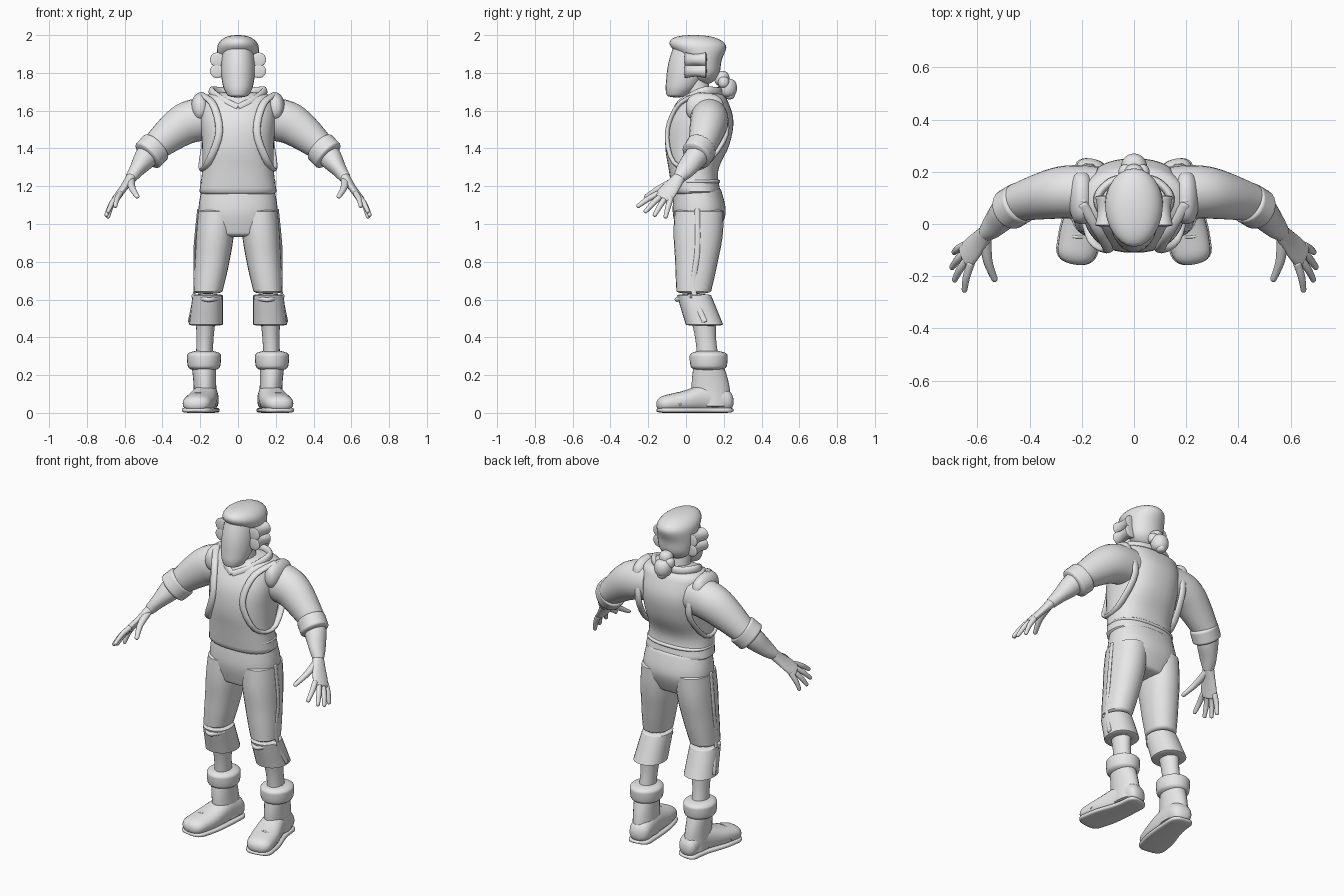
import bpy, bmesh, math
from mathutils import Vector

cube = bpy.data.objects.get("Cube")
if cube:
    bpy.data.objects.remove(cube, do_unlink=True)

grey = bpy.data.materials.new("plain_grey")
grey.use_nodes = True
grey.diffuse_color = (.8, .8, .8, 1)
grey.node_tree.nodes["Principled BSDF"].inputs["Base Color"].default_value = grey.diffuse_color

X, Y, Z = Vector((1, 0, 0)), Vector((0, 1, 0)), Vector((0, 0, 1))


def spread(values, t):
    """Smooth curve through evenly spaced values, read at t from 0 to 1."""
    last = len(values) - 1
    i = max(0, min(int(t * last), last - 1))
    f = t * last - i
    a, b, c, d = (values[max(0, min(last, i + k))] for k in (-1, 0, 1, 2))
    slope_in, slope_out = (c - a) * .5, (d - b) * .5
    return (b + slope_in * f + ((c - b) * 3 - slope_in * 2 - slope_out) * f ** 2
            + ((b - c) * 2 + slope_in + slope_out) * f ** 3)


def superpoint(angle, power):
    """Point on a unit rounded square; power 2 is a circle."""
    return [math.copysign(abs(w) ** (2 / power), w) for w in (math.cos(angle), math.sin(angle))]


def loft(name, path, widths, depths, wide=X, axis=None, mirror=False,
         soft=.05, power=2, sides=24, steps=28):
    """Skin along a path; soft is the share of the length that rounds off at each end."""
    path = [Vector(p) for p in path]
    bm = bmesh.new()
    rings = []
    for step in range(steps + 1):
        t = (1 - math.cos(math.pi * step / steps)) / 2
        lead = axis or (spread(path, min(1, t + .01)) - spread(path, max(0, t - .01))).normalized()
        across = (wide - lead * wide.dot(lead)).normalized()
        deep = lead.cross(across)
        inset = max(0, 1 - min(t, 1 - t) / soft)
        rounding = max(.02, math.sqrt(1 - inset ** 2))
        width, depth = spread(widths, t) * rounding, spread(depths, t) * rounding
        ring = []
        for k in range(sides):
            c, s = superpoint(math.tau * k / sides, power)
            ring.append(bm.verts.new(spread(path, t) + across * width * c + deep * depth * s))
        rings.append(ring)
    for low, high in zip(rings, rings[1:]):
        for k in range(sides):
            n = (k + 1) % sides
            bm.faces.new((low[k], low[n], high[n], high[k]))
    bm.faces.new(rings[0])
    bm.faces.new(rings[-1])
    bmesh.ops.recalc_face_normals(bm, faces=bm.faces)
    mesh = bpy.data.meshes.new(name)
    bm.to_mesh(mesh)
    bm.free()
    mesh.materials.append(grey)
    part = bpy.data.objects.new(name, mesh)
    bpy.context.collection.objects.link(part)
    if mirror:
        part.modifiers.new("Mirror", 'MIRROR')
    bpy.ops.object.select_all(action='DESELECT')
    bpy.context.view_layer.objects.active = part
    part.select_set(True)
    bpy.ops.object.shade_smooth_by_angle(angle=math.radians(50))


def upright(name, path, widths, depths, **options):
    """Loft whose sections all stay level."""
    loft(name, path, widths, depths, axis=Z, **options)


def ball(name, centre, radius, mirror=False):
    centre = Vector(centre)
    size = [radius, radius]
    upright(name, [centre - Z * radius, centre + Z * radius], size, size, soft=.5, mirror=mirror)


def trim(name, path, width, depth, wide):
    """Thin mirrored band."""
    loft(name, path, [width, width], [depth, depth], wide=wide, mirror=True, soft=.01, sides=12, steps=40)


# Head and neck
upright("face", [(0, -.05, 1.67), (0, 0, 1.78), (0, .04, 1.98)],
        [.05, .08, .09, .07], [.05, .09, .11, .09], soft=.1)
loft("neck", [(0, .08, 1.56), (0, .05, 1.8)], [.07, .06], [.07, .06])

# Hair with side curls and a tied tail
upright("hair_cap", [(0, .1, 1.74), (0, .09, 1.87), (0, .04, 2)],
        [.08, .1, .11, .11, .1], [.06, .08, .1, .15, .16], soft=.3)
for label, height in (("upper", 1.87), ("lower", 1.81)):
    loft(label + "_side_curl", [(.11, -.01, height), (.11, .11, height)],
         [.04, .03, .04], [.04, .03, .04], soft=.1, mirror=True)
ball("tail_knot", (0, .19, 1.77), .04)
ball("hair_tail", (0, .22, 1.72), .05)
ball("tail_tip", (0, .23, 1.69), .03)
ball("tail_bow", (.03, .2, 1.75), .03, mirror=True)

# Vest and its trims
upright("vest", [(0, .06, 1.14), (0, .04, 1.28), (0, .06, 1.42), (0, .08, 1.56), (0, .1, 1.7)],
        [.21, .19, .19, .2, .19], [.13, .13, .17, .17, .1], soft=.08, power=2.4, sides=40)
upright("waist_fold", [(0, .05, 1.2), (0, .05, 1.25)], [.2, .2], [.13, .13],
        soft=.5, power=2.4, sides=40)
loft("shoulder_flap", [(.2, 0, 1.62), (.2, .2, 1.61)], [.05, .05], [.08, .08], soft=.5, mirror=True)
trim("armhole_trim", [(.2, .08, 1.69), (.13, -.04, 1.63), (.1, -.1, 1.48), (.16, -.06, 1.32),
                      (.19, .08, 1.3), (.17, .21, 1.46), (.18, .19, 1.6), (.2, .08, 1.69)], .02, .012, X)
trim("collar", [(0, -.05, 1.61), (.08, -.01, 1.65), (.14, .09, 1.7), (.09, .16, 1.7), (0, .18, 1.7)],
     .025, .016, Z)

# Arms
upper_arm, elbow = Vector((.28, .12, 1.53)), Vector((.46, .08, 1.39))
wrist, knuckles = Vector((.57, -.04, 1.24)), Vector((.65, -.13, 1.13))
loft("sleeve", [(.13, .12, 1.56), upper_arm, elbow], [.11, .11, .07], [.1, .1, .07], wide=Z, mirror=True)
loft("rolled_cuff", [elbow.lerp(upper_arm, .2), elbow.lerp(wrist, .25)], [.09, .09], [.08, .08],
     wide=Z, soft=.25, mirror=True)
loft("forearm", [elbow, wrist], [.06, .06, .05, .03], [.06, .06, .04, .03], wide=Y, mirror=True)

# Hands
across = Vector((.3, .8, -.3)).normalized()
loft("palm", [wrist.lerp(elbow, .1), knuckles], [.03, .04, .05, .05], [.03, .02, .02],
     wide=across, soft=.1, mirror=True)
tips = {"index": (.65, -.26, 1.09), "middle": (.69, -.22, 1.06),
        "ring": (.7, -.17, 1.04), "little": (.69, -.11, 1.03)}
for i, (label, tip) in enumerate(tips.items()):
    base = knuckles.lerp(wrist, .2) + across * (i - 1.5) * .024
    bend = base.lerp(Vector(tip), .5) + (X + Z) * .005
    loft(label + "_finger", [base, bend, tip], [.016, .015, .011], [.016, .014, .01],
         wide=across, soft=.1, mirror=True, sides=12)
loft("thumb", [wrist, (.56, -.14, 1.19), (.53, -.22, 1.14)], [.025, .018, .012], [.02, .016, .01],
     soft=.1, mirror=True, sides=12)

# Breeches
upright("breeches_seat", [(0, .06, 1.2), (0, .07, 1.06), (0, .06, .93)],
        [.19, .21, .18], [.12, .14, .1], soft=.1, power=2.3, sides=36)
hip, thigh, knee, hem = (.11, .07, 1.08), (.13, .06, .86), (.16, .04, .63), (.17, .1, .46)
upright("breeches_leg", [hip, thigh, knee], [.1, .1, .09, .075], [.13, .13, .11, .09],
        mirror=True, power=2.2)
upright("breeches_hem", [knee, hem], [.08, .085, .09], [.09, .095, .1], soft=.08, mirror=True, power=2.2)
trim("side_seam", [(.21, .06, 1.08), (.23, .06, .86), (.23, .04, .65), (.26, .1, .48)], .014, .006, Y)
trim("knee_fold", [(.09, .01, .61), (.16, -.05, .6), (.24, .03, .62)], .012, .01, Z)

# Stockings and boots
ankle = (.18, .12, .25)
upright("stocking", [(.17, .09, .52), ankle], [.055, .045, .045], [.07, .055, .06], mirror=True)
upright("boot_cuff", [(.18, .12, .22), (.18, .12, .33)], [.08, .09, .09], [.09, .1, .1],
        soft=.3, mirror=True)
upright("boot_shaft", [(.17, .14, .03), ankle], [.065, .06, .065], [.1, .1, .08], mirror=True)
foot = [Vector(p) for p in ((.16, .25, .06), (.17, .12, .08), (.2, -.02, .06), (.23, -.155, .045))]
ahead = (foot[-1] - foot[0]).normalized()
ahead.z = 0
foot_widths = [.06, .065, .08, .07]
loft("boot_foot", foot, foot_widths, [.055, .075, .055, .04], axis=ahead, soft=.15, power=2.3, mirror=True)
sole_depth = .014
sole = [Vector((p.x, p.y, sole_depth)) for p in foot]
loft("boot_sole", sole, [w + .005 for w in foot_widths], [sole_depth, sole_depth],
     axis=ahead, soft=.15, power=4, mirror=True)
trim("toe_cap_seam", [(.14, -.03, .04), (.15, -.04, .08), (.21, -.05, .105), (.27, -.04, .08), (.28, -.03, .04)],
     .006, .006, Y)
